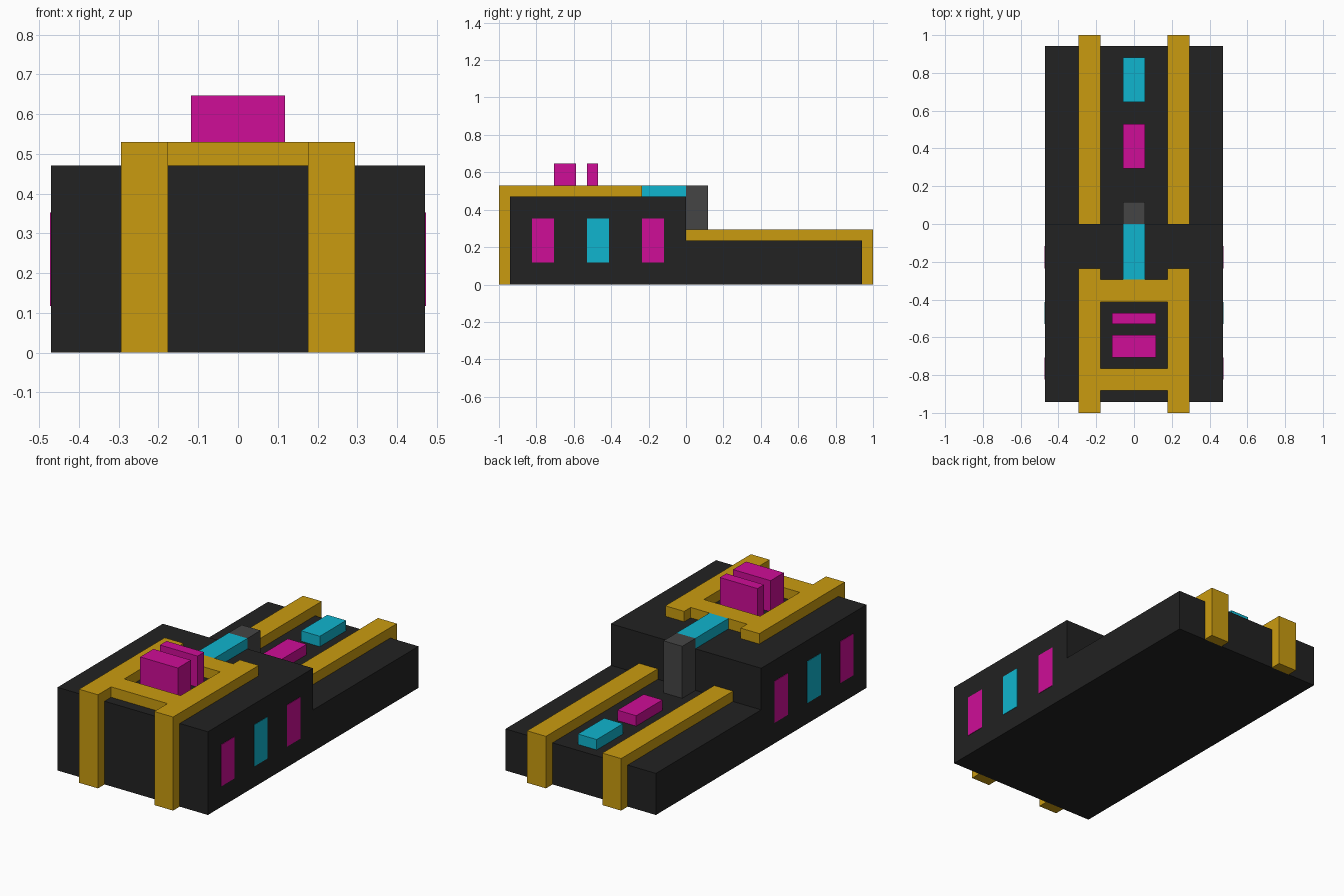
import bpy, bmesh

U = 1 / 17  # grid module

cube = bpy.data.objects.get("Cube")
if cube:
    bpy.data.objects.remove(cube, do_unlink=True)


def material(name, r, g, b):
    m = bpy.data.materials.new(name)
    m.use_nodes = True
    m.diffuse_color = (r, g, b, 1)
    m.node_tree.nodes["Principled BSDF"].inputs["Base Color"].default_value = (r, g, b, 1)
    return m


BLACK = material("black", 0.016, 0.016, 0.016)
GOLD = material("gold", 0.59, 0.33, 0.005)
MAGENTA = material("magenta", 0.62, 0.004, 0.31)
CYAN = material("cyan", 0.005, 0.46, 0.62)
GREY = material("grey", 0.06, 0.06, 0.06)


def extrude_profile(name, profile, x0, x1, mat):
    """Extrude a (y, z) outline, given in modules, from x0 to x1."""
    bm = bmesh.new()
    face = bm.faces.new([bm.verts.new((x0 * U, y * U, z * U)) for y, z in profile])
    new = bmesh.ops.extrude_face_region(bm, geom=[face])["geom"]
    bmesh.ops.translate(bm, vec=((x1 - x0) * U, 0, 0),
                        verts=[g for g in new if isinstance(g, bmesh.types.BMVert)])
    bmesh.ops.recalc_face_normals(bm, faces=bm.faces)
    mesh = bpy.data.meshes.new(name)
    bm.to_mesh(mesh)
    bm.free()
    mesh.materials.append(mat)
    obj = bpy.data.objects.new(name, mesh)
    bpy.context.collection.objects.link(obj)
    return obj


def block(name, x0, x1, y0, y1, z0, z1, mat):
    return extrude_profile(name, [(y0, z0), (y1, z0), (y1, z1), (y0, z1)], x0, x1, mat)


# Stepped body: tall front half, low rear half
extrude_profile("body", [(-16, 0), (16, 0), (16, 4), (0, 4), (0, 8), (-16, 8)], -8, 8, BLACK)

# Bent rails that run over the top and down the end walls
front_rail = [(-17, 0), (-16, 0), (-16, 8), (-4, 8), (-4, 9), (-17, 9)]
rear_rail = [(17, 0), (16, 0), (16, 4), (0, 4), (0, 5), (17, 5)]
for side, x in (("right", -5), ("left", 3)):
    extrude_profile("front_rail_" + side, front_rail, x, x + 2, GOLD)
    extrude_profile("rear_rail_" + side, rear_rail, x, x + 2, GOLD)

# Crossbars between the front rails
for name, y in (("front_crossbar", -15), ("rear_crossbar", -7)):
    block(name, -3, 3, y, y + 2, 8, 9, GOLD)

# Upright blocks inside the frame
block("thick_upright", -2, 2, -12, -10, 8, 11, MAGENTA)
block("thin_upright", -2, 2, -9, -8, 8, 11, MAGENTA)

# Centre line: top strip, post on the step, deck blocks
block("top_strip", -1, 1, -5, 0, 8, 9, CYAN)
block("step_post", -1, 1, 0, 2, 4, 9, GREY)
block("deck_block_inner", -1, 1, 5, 9, 4, 5, MAGENTA)
block("deck_block_outer", -1, 1, 11, 15, 4, 5, CYAN)

# Side windows as thin plates on both walls
for side, x in (("right", -8.04), ("left", 7.98)):
    for name, y, mat in (("front", -14, MAGENTA), ("middle", -9, CYAN), ("rear", -4, MAGENTA)):
        block(f"{name}_window_{side}", x, x + 0.06, y, y + 2, 2, 6, mat)
